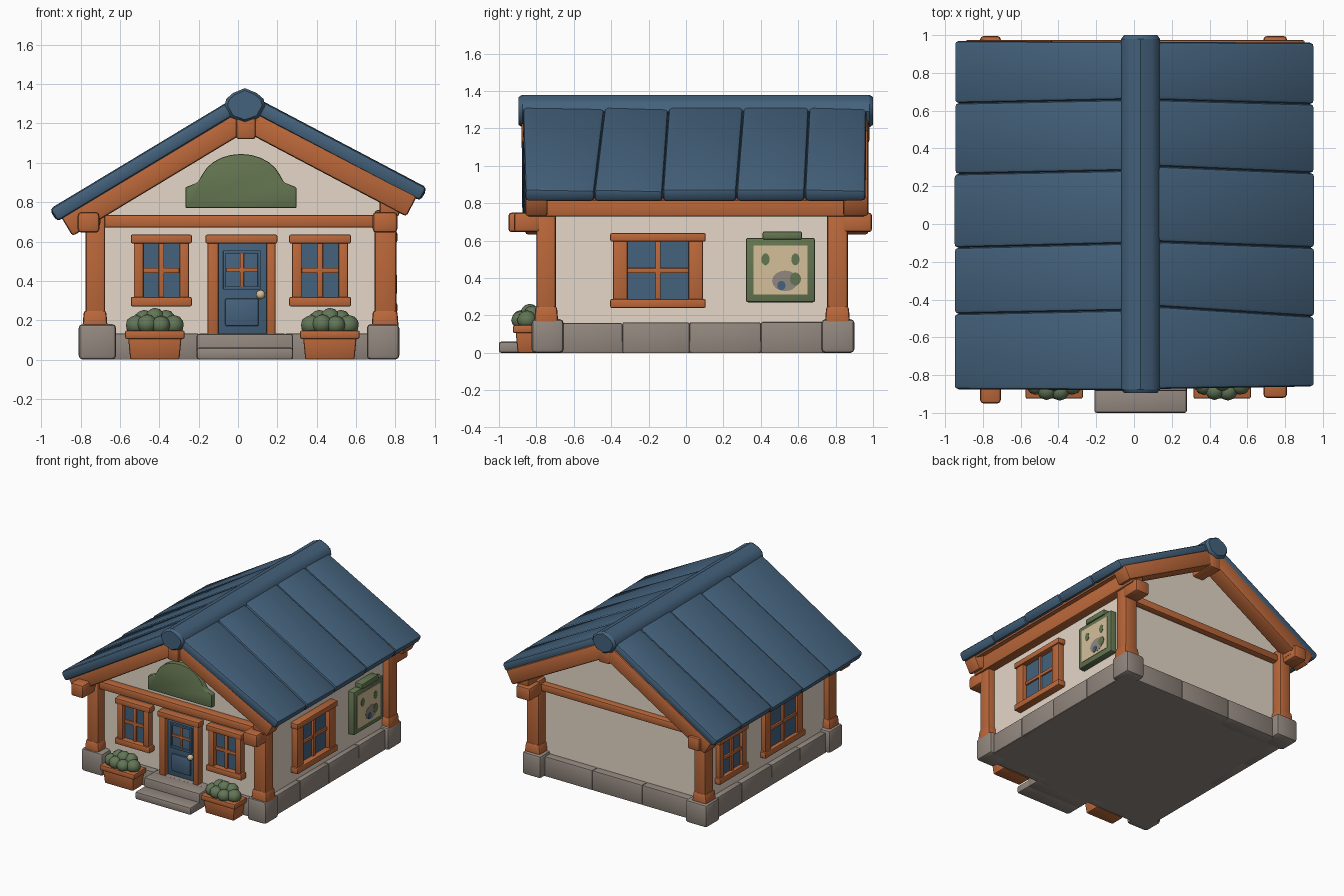
import bpy, bmesh, math, random
from mathutils import Vector

if "Cube" in bpy.data.objects:
    bpy.data.objects.remove(bpy.data.objects["Cube"])

random.seed(4)

def material(name, r, g, b):
    m = bpy.data.materials.new(name)
    m.diffuse_color = (r, g, b, 1)
    m.use_nodes = True
    m.node_tree.nodes["Principled BSDF"].inputs["Base Color"].default_value = m.diffuse_color
    return m

BLUE = material("slate_blue", 0.058, 0.122, 0.202)
WOOD = material("orange_timber", 0.50, 0.138, 0.042)
CREAM = material("cream_plaster", 0.78, 0.68, 0.57)
STONE = material("grey_stone", 0.29, 0.245, 0.212)
GREEN = material("sign_green", 0.128, 0.18, 0.082)
LEAF = material("leaf_green", 0.122, 0.18, 0.094)
PAPER = material("tan_paper", 0.66, 0.52, 0.32)

def finish(name, bm, mat):
    me = bpy.data.meshes.new(name)
    bm.to_mesh(me)
    bm.free()
    me.materials.append(mat)
    for p in me.polygons:
        p.use_smooth = True
    me.set_sharp_from_angle(angle=math.radians(40))
    ob = bpy.data.objects.new(name, me)
    bpy.context.collection.objects.link(ob)
    return ob

def solid(name, loop_a, loop_b, mat, bevel=0.012):
    """Closed solid between two matching loops of points."""
    bm = bmesh.new()
    a = [bm.verts.new(p) for p in loop_a]
    b = [bm.verts.new(p) for p in loop_b]
    n = len(a)
    bm.faces.new(a)
    bm.faces.new(b[::-1])
    for i in range(n):
        bm.faces.new((a[i], b[i], b[(i + 1) % n], a[(i + 1) % n]))
    bmesh.ops.recalc_face_normals(bm, faces=bm.faces)
    if bevel:
        edges = [e for e in bm.edges if e.calc_face_angle(0) > 0.6]
        bmesh.ops.bevel(bm, geom=edges, offset=bevel, segments=2, profile=0.5,
                        affect='EDGES', clamp_overlap=True)
    return finish(name, bm, mat)

def box(name, x, y, z, mat, bevel=0.012, grow=0.0):
    """Box from three (min, max) ranges; grow widens the top."""
    def ring(h, g):
        return [(x[0] - g, y[0] - g, h), (x[1] + g, y[0] - g, h),
                (x[1] + g, y[1] + g, h), (x[0] - g, y[1] + g, h)]
    return solid(name, ring(z[0], 0), ring(z[1], grow), mat, bevel)

# Wall planes: local (u along wall, d outwards, z) to world
FRONT_Y, BACK_Y, LEFT_X, RIGHT_X = -0.72, 0.78, -0.73, 0.75
WALLS = {"front": lambda u, d, z: (u, FRONT_Y - d, z),
         "right": lambda u, d, z: (RIGHT_X + d, u, z),
         "left": lambda u, d, z: (LEFT_X - d, u, z)}

def plate(name, wall, pts, d, mat, bevel=0.008):
    f = WALLS[wall]
    return solid(name, [f(u, d[0], z) for u, z in pts], [f(u, d[1], z) for u, z in pts], mat, bevel)

def panel(name, wall, u, z, d, mat, bevel=0.008):
    return plate(name, wall, [(u[0], z[0]), (u[1], z[0]), (u[1], z[1]), (u[0], z[1])], d, mat, bevel)

def ellipse(cu, cz, ru, rz, n=16):
    return [(cu + ru * math.cos(2 * math.pi * i / n), cz + rz * math.sin(2 * math.pi * i / n))
            for i in range(n)]

def window(name, wall, u, z, d=0.06):
    t = 0.02 + 0.14 * (u[1] - u[0])
    mu, mz = (u[0] + u[1]) / 2, (z[0] + z[1]) / 2
    panel(name + "_glass", wall, (u[0] + t, u[1] - t), (z[0] + .04, z[1] - .04), (-.02, .015), BLUE, 0)
    for e, s in ((u[0], 1), (u[1], -1)):
        panel(name + "_jamb", wall, sorted((e + s * .015, e + s * t)), (z[0] + .02, z[1] - .02),
              (-.02, d - .01), WOOD)
    panel(name + "_header", wall, u, (z[1] - .045, z[1]), (-.02, d), WOOD)
    panel(name + "_sill", wall, u, (z[0], z[0] + .048), (-.02, d), WOOD)
    panel(name + "_mullion", wall, (mu - .014, mu + .014), (z[0] + .03, z[1] - .03), (0, .03), WOOD, .004)
    panel(name + "_crossbar", wall, (u[0] + t, u[1] - t), (mz - .013, mz + .013), (0, .028), WOOD, .004)

# Plaster walls with gables, and the stone floor slab
gable = [(LEFT_X, .03), (RIGHT_X, .03), (RIGHT_X, .90), (.03, 1.28), (LEFT_X, .82)]
solid("plaster_walls", [(x, FRONT_Y, z) for x, z in gable], [(x, BACK_Y, z) for x, z in gable], CREAM, 0)
box("floor_slab", (-.77, .785), (-.77, .83), (0.0, .06), STONE, 0)

# Roof: five planks per side, orange soffit and end rafters
RIDGE = Vector((.033, 0, 1.362))
LEFT_SEAMS = [(-.88, -.875), (-.455, -.475), (-.10, -.125), (.285, .265), (.66, .64), (.965, .97)]
RIGHT_SEAMS = [(-.875, -.86), (-.43, -.49), (-.09, -.125), (.31, .27), (.66, .635), (.965, .96)]
for side, eave, seams in (("left", Vector((-.958, 0, .765)), LEFT_SEAMS),
                          ("right", Vector((.962, 0, .872)), RIGHT_SEAMS)):
    slope = eave - RIDGE
    down = Vector((slope.z, 0, -slope.x)).normalized()
    if down.z > 0:
        down = -down

    def slab(name, ys_top, ys_eave, d0, d1, s1, mat, bevel, tilt=0.0):
        def ring(d, k):
            p, q = RIDGE + down * d, RIDGE + slope * s1 + down * d
            return [(p.x, ys_top[0], p.z), (p.x, ys_top[1], p.z + k),
                    (q.x, ys_eave[1], q.z + k), (q.x, ys_eave[0], q.z)]
        return solid(name, ring(d0, tilt), ring(d1, 0), mat, bevel)

    for i in range(5):
        slab(side + "_roof_plank", (seams[i][0], seams[i + 1][0]), (seams[i][1], seams[i + 1][1]),
             0, .075, 1 - random.uniform(0, .005), BLUE, .02, random.uniform(-.010, .002))
    slab(side + "_soffit", (-.84, .94), (-.84, .94), .06, .088, .965, WOOD, 0)
    for y in ((-.86, -.74), (.84, .975)):
        slab(side + "_rafter", y, y, .062, .178, .975, WOOD, .015)

# Ridge cap and ridge beam
cap = [(-.103, 1.29), (-.095, 1.325), (-.06, 1.355), (0, 1.38), (.06, 1.355), (.095, 1.325), (.103, 1.29),
       (.07, 1.23), (0, 1.205), (-.07, 1.23)]
def cap_ring(y, s):
    return [(.035 + x * s, y, 1.30 + (z - 1.30) * s) for x, z in cap]
solid("ridge_cap", cap_ring(-.875, 1), cap_ring(.98, 1), BLUE, 0)
for y0, y1 in ((-.875, -.895), (.98, 1.0)):
    solid("ridge_cap_end", cap_ring(y0, 1), cap_ring(y1, .85), BLUE, 0)
box("ridge_beam", (-.01, .09), (-.88, .98), (1.12, 1.24), WOOD, .015)

# Corner posts with stone feet and projecting beam ends
for x0, x1 in ((-.775, -.675), (.695, .805)):
    left = x0 < 0
    for back in (False, True):
        y0, y1 = (.755, .865) if back else (-.80, -.695)
        box("corner_post", (x0, x1), (y0, y1), (.15, .76), WOOD, .015)
        box("post_foot", (x0 - .017, x1 + .013), (y0 - .013, y1 + .013), (.15, .25), WOOD, .015, -.008)
        sx = (-.81, -.62) if left else (.655, .82)
        box("stone_foot", sx, (.725, .90) if back else (-.825, -.655), (0, .18), STONE, .02)
        yy = (.84, .995) if back else (-.95 if left else -.92, -.78)
        box("beam_end", (-.815, -.705) if left else (.685, .81), yy, (.645, .75), WOOD, .018)
box("left_wall_plate", (-.80, -.70), (-.85, .96), (.68, .775), WOOD)
box("right_wall_plate", (.72, .82), (-.85, .96), (.728, .85), WOOD)
box("front_tie_beam", (-.70, .71), (-.785, -.70), (.67, .735), WOOD)
box("back_tie_beam", (-.70, .71), (.76, .83), (.665, .725), WOOD)

# Stone plinth blocks
ys = (-.66, -.34, .02, .40, .74)
for a, b in zip(ys, ys[1:]):
    h = .157 + random.uniform(0, .008)
    box("right_plinth_stone", (.70, .79), (a, b), (0, h), STONE, .009)
    box("left_plinth_stone", (-.775, -.70), (a, b), (0, h), STONE, .009)
for a, b in ((-.64, -.2), (-.2, .24), (.24, .67)):
    box("back_plinth_stone", (a, b), (.72, .84), (0, .16), STONE, .009)
    box("front_plinth_stone", (a, b), (-.775, -.70), (0, .133), STONE, .009)

# Steps
box("upper_step", (-.21, .28), (-.885, -.72), (0, .13), STONE)
box("lower_step", (-.21, .28), (-1.0, -.86), (0, .06), STONE)

# Windows
window("front_left_window", "front", (-.545, -.235), (.27, .635))
window("front_right_window", "front", (.26, .575), (.27, .635))
window("right_window", "right", (-.405, .105), (.24, .64))
window("left_front_window", "left", (-.405, .105), (.24, .64), .045)
window("left_back_window", "left", (.31, .68), (.25, .61), .045)

# Door
panel("door", "front", (-.11, .155), (.12, .60), (-.02, .02), BLUE, .004)
panel("door_header", "front", (-.165, .20), (.59, .635), (-.02, .065), WOOD)
for u in ((-.155, -.10), (.145, .19)):
    panel("door_jamb", "front", u, (.12, .60), (-.02, .055), WOOD)
panel("door_lower_panel", "front", (-.065, .105), (.17, .31), (.01, .032), BLUE, .008)
for u in ((-.075, -.06), (.10, .115)):
    panel("door_light_side", "front", u, (.36, .55), (.01, .035), BLUE, .004)
for z in ((.355, .372), (.538, .555)):
    panel("door_light_rail", "front", (-.075, .115), z, (.01, .035), BLUE, .004)
panel("door_light_mullion", "front", (.01, .03), (.37, .54), (.015, .03), WOOD, .003)
panel("door_light_crossbar", "front", (-.06, .10), (.445, .465), (.015, .03), WOOD, .003)

def ball(name, c, r, mat, squash=1.0, sub=2):
    bm = bmesh.new()
    bmesh.ops.create_icosphere(bm, subdivisions=sub, radius=r)
    for v in bm.verts:
        v.co = Vector((v.co.x, v.co.y, v.co.z * squash)) + Vector(c)
    return finish(name, bm, mat)

ball("door_knob", (.115, FRONT_Y - .045, .33), .024, PAPER)

# Arched gable sign
arch = [(-.268, .77), (-.268, .875), (-.205, .90)]
arch += [(.015 + .21 * math.cos(math.radians(a)), .885 + .16 * math.sin(math.radians(a)))
         for a in range(160, 10, -14)]
arch += [(.235, .90), (.298, .875), (.298, .77)]
plate("arched_sign", "front", arch, (-.02, .04), GREEN, .008)

# Map board on the right wall
panel("map_board_frame", "right", (.32, .69), (.27, .615), (-.02, .05), GREEN, .012)
panel("map_board_cap", "right", (.41, .62), (.605, .65), (-.02, .06), GREEN, .01)
panel("map_paper", "right", (.36, .65), (.312, .575), (.048, .054), PAPER, 0)
for u in (.425, .585):
    plate("map_tree", "right", ellipse(u, .50, .022, .032), (.053, .057), GREEN, 0)
plate("map_hill", "right", ellipse(.53, .385, .07, .055), (.053, .056), STONE, 0)
plate("map_meadow", "right", ellipse(.585, .395, .03, .035), (.053, .058), GREEN, 0)
plate("map_lake", "right", ellipse(.51, .36, .022, .025), (.053, .059), BLUE, 0)

# Planters with bushes
for c in (-.423, .467):
    box("planter_box", (c - .125, c + .125), (-.90, -.78), (0, .125), WOOD, .01, .012)
    box("planter_rim", (c - .152, c + .152), (-.925, -.765), (.105, .148), WOOD, .01)
    for dx, dy, z, r in ((-.095, 0, .175, .054), (-.04, -.03, .18, .052), (.03, -.035, .175, .05),
                         (.095, 0, .175, .054), (-.055, .03, .205, .05),
                         (.0, .015, .215, .05), (.055, .03, .205, .05)):
        ball("bush_clump", (c + dx, -.85 + dy, z), r, LEAF, .95)
